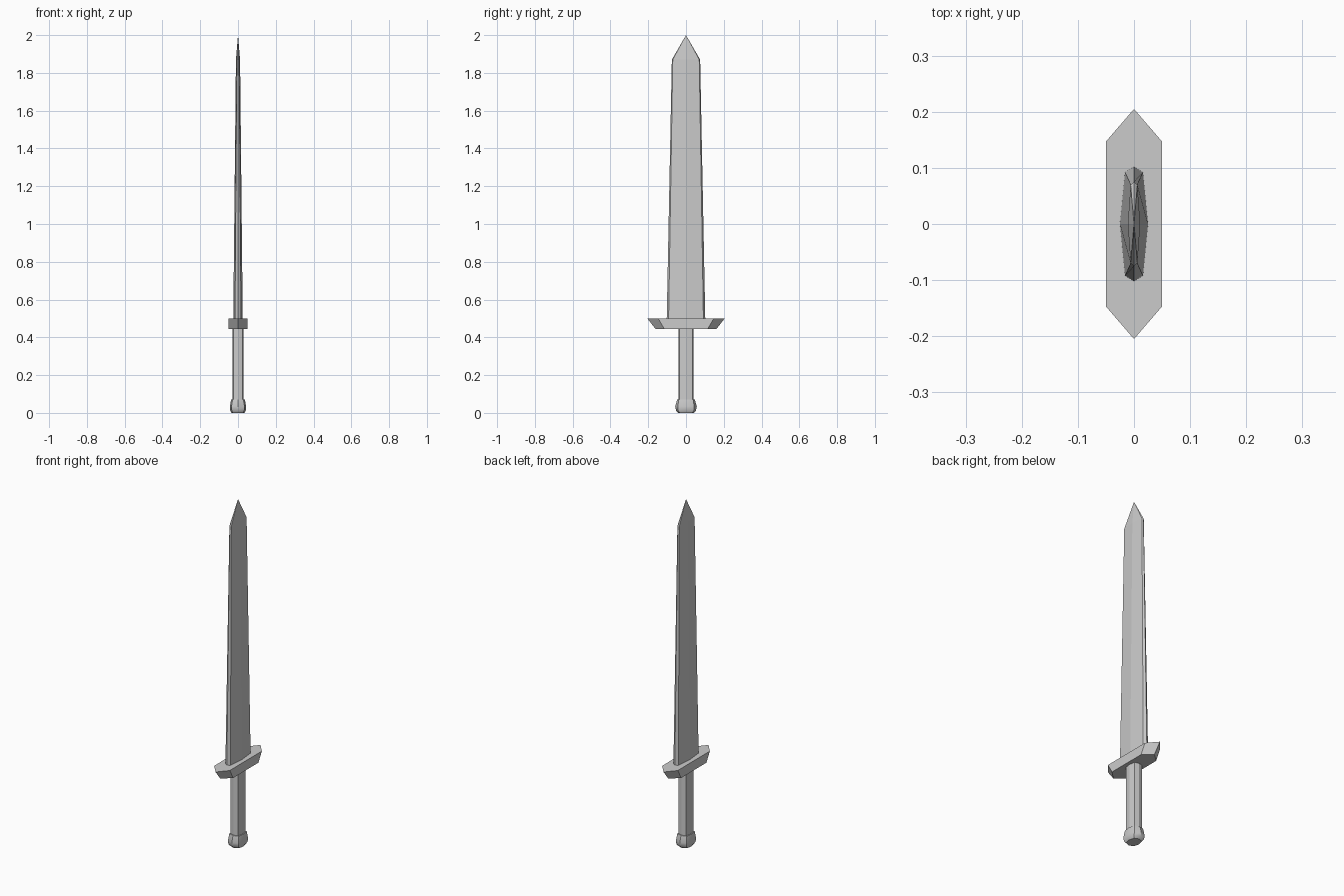
import bpy
import bmesh

cube = bpy.data.objects.get("Cube")
if cube:
    bpy.data.objects.remove(cube, do_unlink=True)

steel = bpy.data.materials.new("plain_grey")
steel.use_nodes = True
GREY = (0.6, 0.6, 0.6, 1)
steel.diffuse_color = GREY
steel.node_tree.nodes["Principled BSDF"].inputs["Base Color"].default_value = GREY


def octagon(ridge, flat_x, flat_y, edge):
    """Eight-sided section: side ridges, bevel corners, front and back edges."""
    return [(ridge, 0), (flat_x, flat_y), (0, edge), (-flat_x, flat_y),
            (-ridge, 0), (-flat_x, -flat_y), (0, -edge), (flat_x, -flat_y)]


def hexagon(half_x, flat_y, tip_y):
    return [(half_x, -flat_y), (half_x, flat_y), (0, tip_y),
            (-half_x, flat_y), (-half_x, -flat_y), (0, -tip_y)]


def loft(name, sections, point=None, smooth=False):
    """Skin a stack of (height, outline) sections, with an optional tip."""
    bm = bmesh.new()
    rings = [[bm.verts.new((x, y, z)) for x, y in outline]
             for z, outline in sections]
    n = len(rings[0])
    for low, high in zip(rings, rings[1:]):
        for i in range(n):
            j = (i + 1) % n
            bm.faces.new((low[i], low[j], high[j], high[i]))
    bm.faces.new(rings[0][::-1])
    if point is None:
        bm.faces.new(rings[-1])
    else:
        tip = bm.verts.new((0, 0, point))
        for i in range(n):
            bm.faces.new((rings[-1][i], rings[-1][(i + 1) % n], tip))
    bmesh.ops.recalc_face_normals(bm, faces=bm.faces)
    mesh = bpy.data.meshes.new(name)
    bm.to_mesh(mesh)
    bm.free()
    mesh.materials.append(steel)
    obj = bpy.data.objects.new(name, mesh)
    bpy.context.collection.objects.link(obj)
    if smooth:
        bpy.ops.object.select_all(action='DESELECT')
        obj.select_set(True)
        bpy.context.view_layer.objects.active = obj
        bpy.ops.object.shade_smooth_by_angle(angle=0.6)
    return obj


# Tapered blade with a pointed tip
loft("blade", [(0.5, octagon(0.025, 0.016, 0.092, 0.102)),
               (1.87, octagon(0.011, 0.006, 0.07, 0.075))], point=2.0)

# Crossguard, flaring upwards to pointed ends
loft("crossguard", [(0.445, hexagon(0.05, 0.115, 0.162)),
                    (0.5, hexagon(0.05, 0.147, 0.205))])

# Grip
grip = octagon(0.03, 0.025, 0.034, 0.04)
loft("grip", [(0.06, grip), (0.45, grip)])

# Rounded pommel
loft("pommel", [(0.0, octagon(0.034, 0.026, 0.032, 0.042)),
                (0.012, octagon(0.041, 0.033, 0.041, 0.053)),
                (0.035, octagon(0.043, 0.034, 0.043, 0.057)),
                (0.072, octagon(0.036, 0.029, 0.038, 0.046))], smooth=True)
